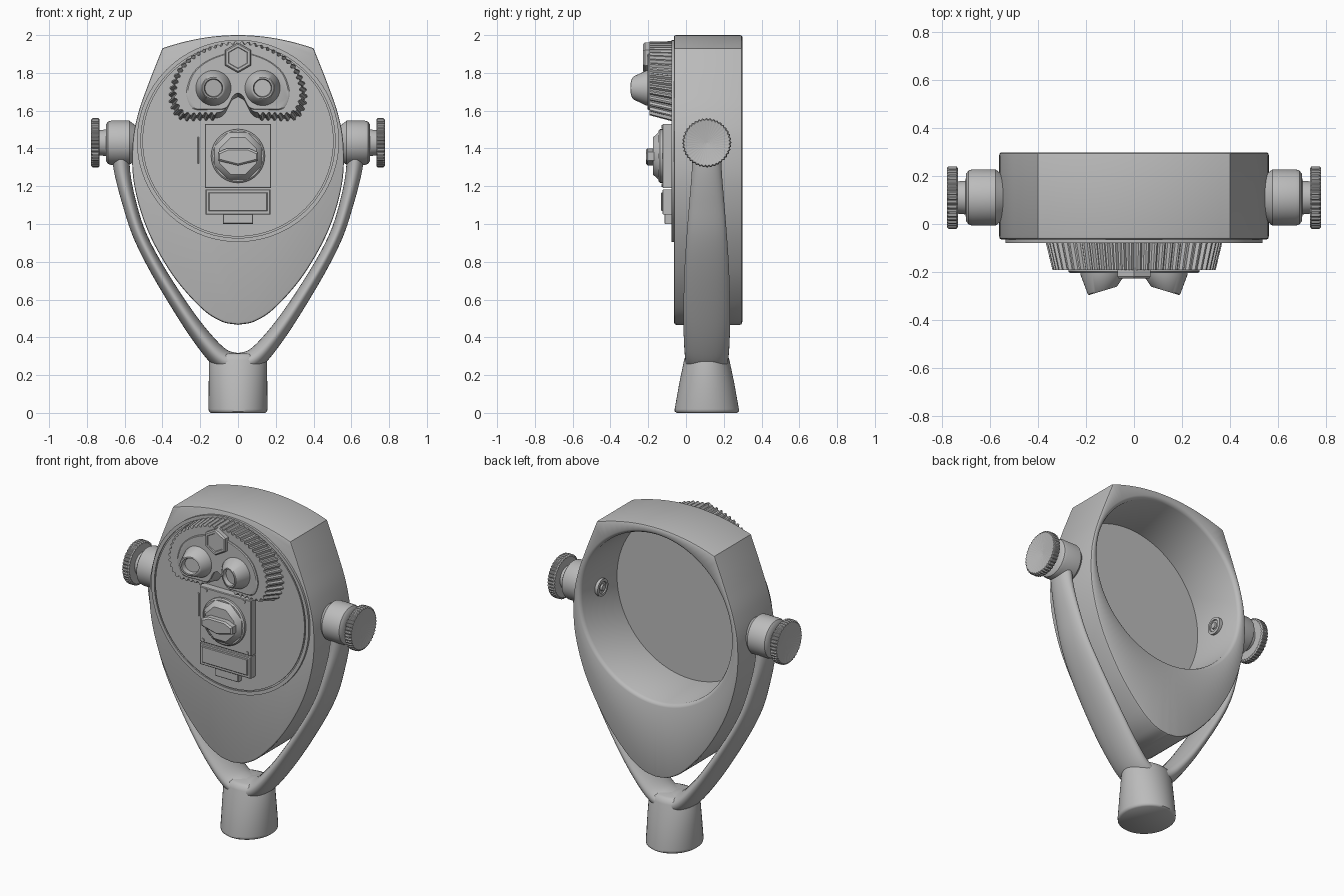
import bpy, bmesh, math
from mathutils import Vector

cube = bpy.data.objects.get("Cube")
if cube:
    bpy.data.objects.remove(cube, do_unlink=True)

grey = bpy.data.materials.new("cast_grey")
grey.use_nodes = True
COLOUR = (0.5, 0.5, 0.5, 1)
grey.diffuse_color = COLOUR
grey.node_tree.nodes["Principled BSDF"].inputs["Base Color"].default_value = COLOUR

PIVOT_Y, PIVOT_Z = 0.11, 1.43
CENTRE = Vector((0, 0, 1.44))


def loft(name, rings, angle=35):
    """Skin a list of equal rings and cap both ends."""
    bm = bmesh.new()
    loops = [[bm.verts.new(p) for p in ring] for ring in rings]
    n = len(loops[0])
    for a, b in zip(loops, loops[1:]):
        for i in range(n):
            j = (i + 1) % n
            bm.faces.new((a[i], a[j], b[j], b[i]))
    bm.faces.new(loops[0])
    bm.faces.new(loops[-1])
    bmesh.ops.recalc_face_normals(bm, faces=bm.faces)
    mesh = bpy.data.meshes.new(name)
    bm.to_mesh(mesh)
    bm.free()
    mesh.materials.append(grey)
    obj = bpy.data.objects.new(name, mesh)
    bpy.context.collection.objects.link(obj)
    bpy.ops.object.select_all(action='DESELECT')
    obj.select_set(True)
    bpy.context.view_layer.objects.active = obj
    bpy.ops.object.shade_smooth_by_angle(angle=math.radians(angle))
    return obj


def lathe_y(name, x, z, profile, n=64, turn=0):
    """Turn (radius, y) points about an axis running front to back."""
    angles = [math.tau * (i + turn) / n for i in range(n)]
    return loft(name, [[(x + r * math.cos(a), y, z + r * math.sin(a)) for a in angles]
                       for r, y in profile])


def lathe_x(name, side, profile, n=64, tooth=0):
    """Turn (radius, x) points about the pivot axis, with optional knurling."""
    rings = []
    for r, x in profile:
        ring = []
        for i in range(n):
            a = math.tau * i / n
            q = r - (tooth if i % 4 > 1 and r > 0.1 else 0)
            ring.append((side * x, PIVOT_Y + q * math.cos(a), PIVOT_Z + q * math.sin(a)))
        rings.append(ring)
    return loft(name, rings)


def prism(name, pts, back, front, chamfer=0.004):
    """Extrude an (x, z) outline forwards with a small front chamfer."""
    mx = sum(p[0] for p in pts) / len(pts)
    mz = sum(p[1] for p in pts) / len(pts)

    def inset(p):
        return (p[0] - math.copysign(min(chamfer, abs(p[0] - mx)), p[0] - mx), front,
                p[1] - math.copysign(min(chamfer, abs(p[1] - mz)), p[1] - mz))
    return loft(name, [[(x, back, z) for x, z in pts],
                       [(x, front + chamfer, z) for x, z in pts],
                       [inset(p) for p in pts]])


def box(name, x, z0, z1, back, front):
    return prism(name, [(-x, z0), (x, z0), (x, z1), (-x, z1)], back, front)


def spline(pts, steps):
    """Smooth curve through points of any dimension."""
    p = [Vector(q) for q in pts]
    p = [2 * p[0] - p[1]] + p + [2 * p[-1] - p[-2]]
    out = []
    for a, b, c, d in zip(p, p[1:], p[2:], p[3:]):
        for s in range(steps):
            t = s / steps
            out.append(0.5 * (2 * b + (c - a) * t + (2 * a - 5 * b + 4 * c - d) * t * t
                              + (3 * b - a - 3 * c + d) * t ** 3))
    return out + [p[-2]]


def mirrored(half):
    """Close a half outline that starts and ends on the centre line."""
    return half + [Vector((-p.x, p.y)) for p in half[-2:0:-1]]


# Housing: shield outline with a round cavity open at the back
crown = [Vector((0.4 * t / 10, 2 - 0.07 * (t / 10) ** 2)) for t in range(10)]
flank = spline([(0.4, 1.93), (0.475, 1.74), (0.53, 1.58), (0.558, 1.42), (0.55, 1.21),
                (0.48, 0.97), (0.35, 0.735), (0.2, 0.56), (0.09, 0.485), (0, 0.466)], 7)
outline = mirrored(crown + flank)


def shield(scale, y):
    return [(p.x * scale, y, CENTRE.z + (p.y - CENTRE.z) * scale) for p in outline]


def cavity(r, y):
    ring = []
    for p in outline:
        d = Vector((p.x, 0, p.y - CENTRE.z)).normalized()
        ring.append(CENTRE + d * r + Vector((0, y, 0)))
    return ring


loft("housing", [shield(0.985, -0.064), shield(0.996, -0.06), shield(1, -0.052),
                 shield(1, 0.285), shield(0.996, 0.294), shield(0.985, 0.298),
                 cavity(0.53, 0.298), cavity(0.518, 0.292), cavity(0.51, 0.278),
                 cavity(0.5, -0.045)])

# Front disc with a grooved rim
lathe_y("front_disc", 0, 1.44, [(0.535, -0.06), (0.535, -0.078), (0.514, -0.078), (0.514, -0.07),
                                (0.506, -0.07), (0.506, -0.078), (0.01, -0.078)], 96)

# Pivot collars, knurled knobs and inner bosses on both sides
for side, label in ((1, "left"), (-1, "right")):
    lathe_x(label + "_collar", side,
            [(0.09, 0.54), (0.105, 0.56), (0.117, 0.575), (0.117, 0.672), (0.112, 0.688),
             (0.098, 0.698), (0.07, 0.7), (0.066, 0.745)])
    lathe_x(label + "_knob", side,
            [(0.066, 0.732), (0.122, 0.732), (0.13, 0.738), (0.13, 0.77), (0.124, 0.777),
             (0.002, 0.757)], 160, 0.005)
    lathe_x(label + "_inner_boss", side,
            [(0.052, 0.52), (0.052, 0.487), (0.036, 0.485), (0.034, 0.492), (0.02, 0.492),
             (0.018, 0.482), (0.002, 0.482)], 32)

# Fork: one swept yoke; each path point holds x, z, half thickness, half width
arm = spline([(0.625, 1.4, 0.05, 0.075), (0.612, 1.27, 0.042, 0.08), (0.578, 1.12, 0.037, 0.092),
              (0.522, 0.945, 0.036, 0.106), (0.425, 0.755, 0.038, 0.118), (0.275, 0.515, 0.043, 0.124),
              (0.16, 0.36, 0.05, 0.12), (0.08, 0.282, 0.056, 0.114), (0, 0.255, 0.06, 0.112)], 6)
path = arm + [Vector((-p[0], p[1], p[2], p[3])) for p in arm[-2::-1]]
rings = []
for i, p in enumerate(path):
    a, b = path[max(i - 1, 0)], path[min(i + 1, len(path) - 1)]
    t = Vector((b[0] - a[0], b[1] - a[1])).normalized()
    ring = []
    for k in range(28):
        c, s = math.cos(math.tau * k / 28), math.sin(math.tau * k / 28)
        ring.append((p[0] - t.y * c * p[2], PIVOT_Y + s * p[3], p[1] + t.x * c * p[2]))
    rings.append(ring)
loft("fork", rings, 50)

# Post socket: oval at the top, spreading to the foot
post = [(0.145, 0.16, 0), (0.154, 0.17, 0.008), (0.156, 0.17, 0.02), (0.155, 0.145, 0.16),
        (0.153, 0.12, 0.28), (0.146, 0.112, 0.305), (0.12, 0.09, 0.315)]
loft("post", [[(rx * math.cos(math.tau * k / 48), PIVOT_Y + ry * math.sin(math.tau * k / 48), z)
               for k in range(48)] for rx, ry, z in post], 50)

# Hood: mask outline, ribbed all round except at the nose
mask = mirrored(spline([(0, 1.955), (0.1, 1.94), (0.22, 1.89), (0.31, 1.81), (0.352, 1.7),
                        (0.345, 1.62), (0.3, 1.562), (0.18, 1.56), (0.085, 1.568),
                        (0.035, 1.65), (0, 1.672)], 6))


def resample(loop, count):
    pts = loop + [loop[0]]
    total = sum((b - a).length for a, b in zip(pts, pts[1:]))
    out, done, k = [], 0, 0
    for a, b in zip(pts, pts[1:]):
        seg = (b - a).length
        while k < count and k * total / count <= done + seg:
            out.append(a.lerp(b, (k * total / count - done) / seg))
            k += 1
        done += seg
    return out


ribbed = []
even = resample(mask, 232)
for i, p in enumerate(even):
    t = (even[(i + 1) % len(even)] - even[i - 1]).normalized()
    nose = abs(p.x) < 0.11 and p.y < 1.75
    ribbed.append(p + Vector((-t.y, t.x)) * (0.014 if i % 4 > 1 and not nose else 0))


def hood_ring(pts, scale, pivot, y):
    return [(p.x * scale, y, pivot + (p.y - pivot) * scale) for p in pts]


loft("hood", [hood_ring(ribbed, 1, 1.95, -0.07), hood_ring(ribbed, 0.92, 1.95, -0.192)], 20)
loft("hood_face", [hood_ring(mask, 0.77, 1.76, -0.185), hood_ring(mask, 0.77, 1.76, -0.198),
                   hood_ring(mask, 0.75, 1.76, -0.203)])

# Eyepieces: tapered cups with a slanted, hollow tip
for side, label in ((1, "left"), (-1, "right")):
    rings = []
    for r, y, slant in ((0.096, -0.18, 0), (0.092, -0.212, 0), (0.062, -0.274, 0.3),
                        (0.057, -0.278, 0.3), (0.049, -0.278, 0.3), (0.045, -0.25, 0.3)):
        rings.append([(side * 0.13 + r * math.cos(math.tau * k / 40),
                       y - side * slant * r * math.cos(math.tau * k / 40),
                       1.72 + r * math.sin(math.tau * k / 40)) for k in range(40)])
    loft(label + "_eyepiece", rings)

# Hexagonal boss on the brow
lathe_y("brow_bolt", 0, 1.88, [(0.08, -0.18), (0.08, -0.218), (0.072, -0.227), (0.058, -0.227),
                               (0.055, -0.222), (0.01, -0.222)], 6, 0.5)

# Coin panel with a lower plate and tab
box("panel", 0.175, 1.19, 1.53, -0.07, -0.125)
box("panel_lower", 0.172, 1.05, 1.183, -0.07, -0.125)
box("panel_lower_plate", 0.155, 1.068, 1.168, -0.12, -0.132)
box("panel_tab", 0.08, 1.0, 1.055, -0.07, -0.115)
for i, (x, z) in enumerate(((-0.13, 1.515), (0.13, 1.515), (-0.15, 1.205), (0.15, 1.205))):
    lathe_y("panel_screw_%d" % i, x, z, [(0.01, -0.12), (0.01, -0.131), (0.003, -0.131)], 12)
prism("disc_slot_bar", [(-0.214, 1.32), (-0.207, 1.32), (-0.207, 1.46), (-0.214, 1.46)], -0.07, -0.084, 0.002)

# Turning dial with its grip
lathe_y("dial_base", 0, 1.36, [(0.142, -0.115), (0.142, -0.138), (0.134, -0.145), (0.01, -0.145)])
lathe_y("dial", 0, 1.36, [(0.138, -0.135), (0.132, -0.15), (0.105, -0.176), (0.01, -0.176)], 8, 0.5)
prism("dial_grip", [(-0.105, 1.335), (0, 1.31), (0.105, 1.335), (0.105, 1.38), (0.06, 1.4),
                    (-0.06, 1.4), (-0.105, 1.38)], -0.17, -0.212, 0.008)
